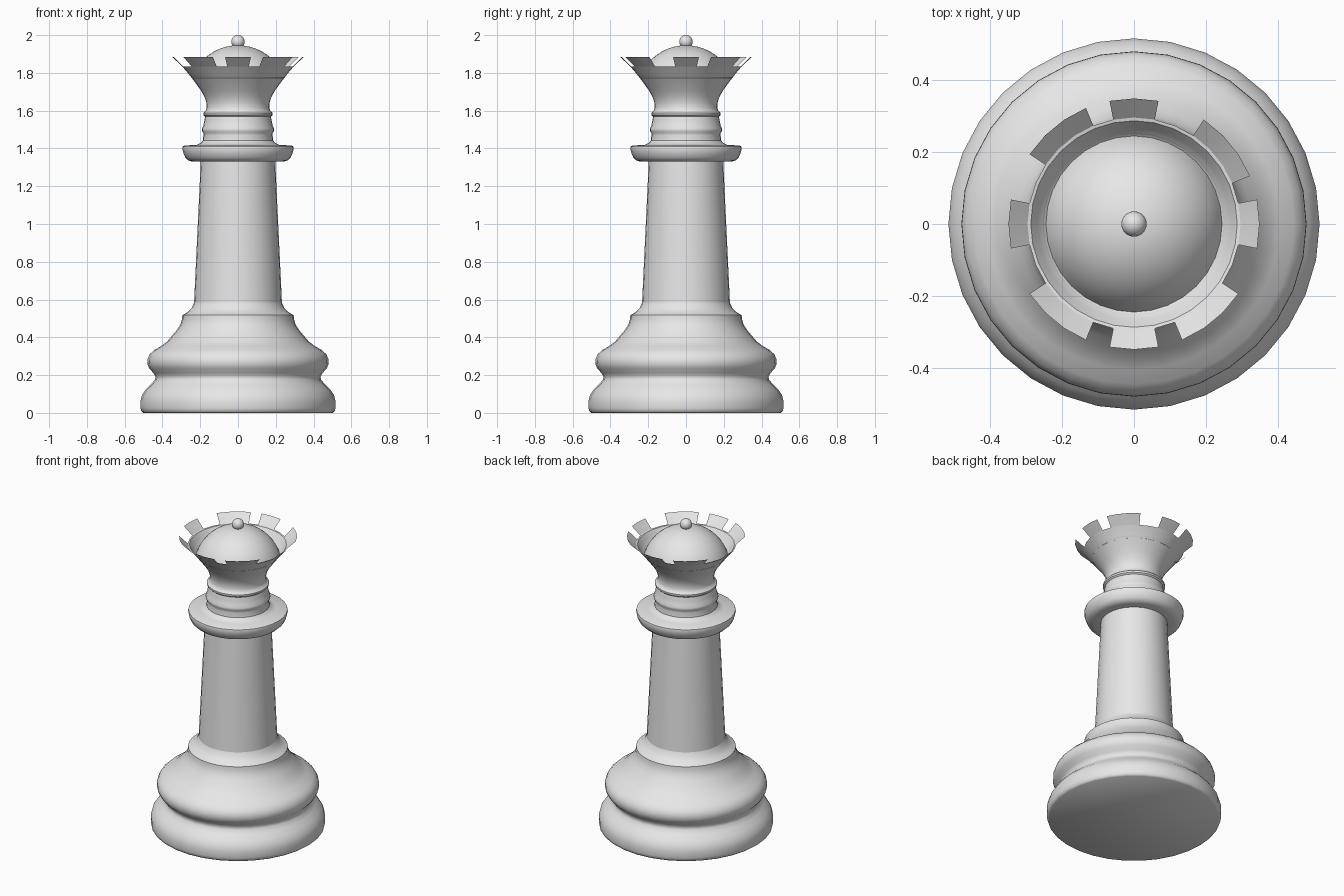
import bpy, bmesh, math

if "Cube" in bpy.data.objects:
    bpy.data.objects.remove(bpy.data.objects["Cube"])

SEG = 32
grey = bpy.data.materials.new("plain grey")
grey.diffuse_color = (0.8, 0.8, 0.8, 1)
grey.use_nodes = True
grey.node_tree.nodes["Principled BSDF"].inputs["Base Color"].default_value = grey.diffuse_color


def finish(name, bm, angle=40, recalc=True):
    if recalc:
        bmesh.ops.recalc_face_normals(bm, faces=bm.faces)
    me = bpy.data.meshes.new(name)
    bm.to_mesh(me)
    bm.free()
    me.materials.append(grey)
    ob = bpy.data.objects.new(name, me)
    bpy.context.collection.objects.link(ob)
    bpy.ops.object.select_all(action='DESELECT')
    ob.select_set(True)
    bpy.context.view_layer.objects.active = ob
    bpy.ops.object.shade_smooth_by_angle(angle=math.radians(angle))
    return ob


def lathe(name, profile, skip=(), cap_bottom=False, cap_top=False, angle=40):
    """Turn (radius, z) points, listed bottom to top on the outside, around z."""
    bm = bmesh.new()
    rings = []
    for r, z in profile:
        if r < 1e-6:
            rings.append([bm.verts.new((0, 0, z))] * SEG)
        else:
            rings.append([bm.verts.new((r * math.cos(2 * math.pi * i / SEG),
                                        r * math.sin(2 * math.pi * i / SEG), z))
                          for i in range(SEG)])
    for a, b in zip(rings, rings[1:]):
        for i in range(SEG):
            if i in skip:
                continue
            j = (i + 1) % SEG
            corners = list(dict.fromkeys((a[i], a[j], b[j], b[i])))
            bm.faces.new(corners)
    if cap_bottom:
        bm.faces.new(rings[0][::-1])
    if cap_top:
        bm.faces.new(rings[-1])
    loose = [v for v in bm.verts if not v.link_faces]
    bmesh.ops.delete(bm, geom=loose, context='VERTS')
    return finish(name, bm, angle, recalc=False)


# Foot with two rounded rolls and a shoulder
lathe("base", [
    (0.502, 0.0), (0.512, 0.008), (0.516, 0.025), (0.516, 0.065), (0.508, 0.095),
    (0.488, 0.125), (0.460, 0.152), (0.440, 0.175), (0.437, 0.19), (0.447, 0.21),
    (0.470, 0.235), (0.480, 0.26), (0.479, 0.285), (0.468, 0.31), (0.445, 0.332),
    (0.405, 0.355), (0.375, 0.378), (0.352, 0.405), (0.325, 0.437), (0.305, 0.468),
    (0.297, 0.495), (0.295, 0.518), (0.268, 0.532), (0.245, 0.555), (0.232, 0.585)],
    cap_bottom=True)

# Tapered column
lathe("column", [(0.233, 0.575), (0.197, 1.335)])

# Collar ring
lathe("collar", [
    (0.19, 1.330), (0.240, 1.330), (0.262, 1.336), (0.279, 1.352), (0.290, 1.378),
    (0.295, 1.400), (0.293, 1.411), (0.284, 1.416), (0.222, 1.418), (0.198, 1.428),
    (0.186, 1.442)])

# Ringed neck flaring into the crown, then down inside to the dome
lathe("neck_and_crown", [
    (0.187, 1.438), (0.183, 1.470), (0.184, 1.482), (0.191, 1.492), (0.191, 1.504),
    (0.184, 1.518), (0.179, 1.545), (0.174, 1.568), (0.183, 1.576), (0.184, 1.588),
    (0.172, 1.598), (0.166, 1.615), (0.168, 1.645), (0.178, 1.675), (0.197, 1.708),
    (0.224, 1.745), (0.250, 1.780), (0.276, 1.812), (0.296, 1.835),
    (0.287, 1.833), (0.268, 1.805), (0.252, 1.782), (0.238, 1.772)])

# Thin crown points, with gaps left where segments are skipped
lathe("crown_points", [(0.296, 1.835), (0.349, 1.885)],
      skip=(1, 5, 6, 9, 13, 14, 17, 18, 22, 25, 29, 30))

# Dome inside the crown
R, CZ = 0.262, 1.684
steps = [math.radians(70 * (1 - k / 10)) for k in range(11)]
lathe("dome", [(R * math.sin(t), CZ + R * math.cos(t)) for t in steps])

# Ball finial
bm = bmesh.new()
bmesh.ops.create_uvsphere(bm, u_segments=32, v_segments=16, radius=0.035)
bmesh.ops.translate(bm, verts=bm.verts, vec=(0, 0, 1.965))
finish("ball", bm)
